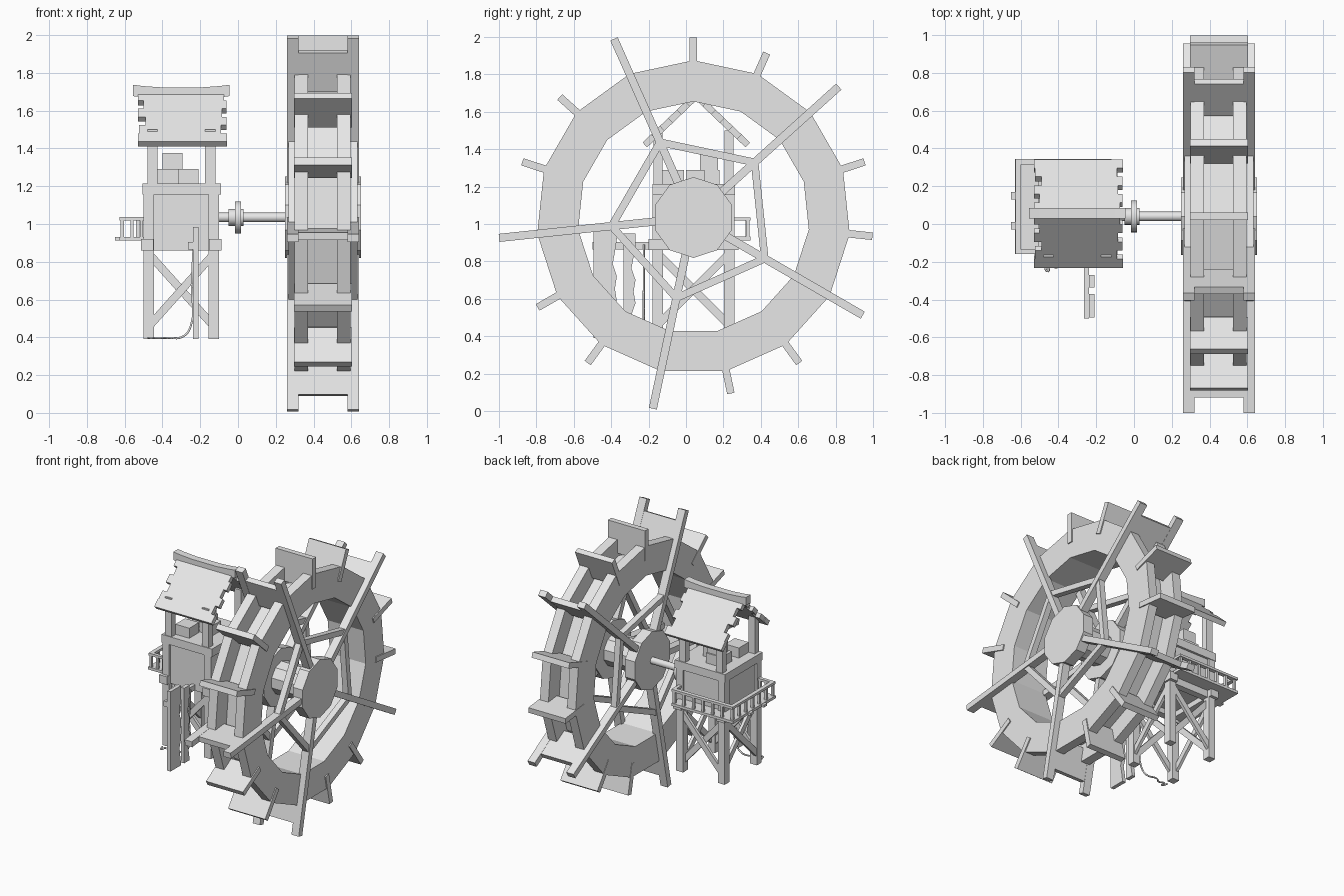
import bpy, bmesh, math
from mathutils import Vector, Matrix

cube = bpy.data.objects.get("Cube")
if cube:
    bpy.data.objects.remove(cube, do_unlink=True)

mat = bpy.data.materials.new("plain grey")
mat.use_nodes = True
mat.diffuse_color = (0.8, 0.8, 0.8, 1)
mat.node_tree.nodes["Principled BSDF"].inputs["Base Color"].default_value = (0.8, 0.8, 0.8, 1)

CY, CZ = 0.04, 1.035      # wheel axis
TX, TY = -0.30, 0.04      # tower centre


def finish(name, bm):
    bmesh.ops.recalc_face_normals(bm, faces=bm.faces)
    me = bpy.data.meshes.new(name)
    bm.to_mesh(me)
    bm.free()
    ob = bpy.data.objects.new(name, me)
    bpy.context.collection.objects.link(ob)
    me.materials.append(mat)
    return ob


def box(name, x, y, z):
    """Box from (low, high) pairs."""
    bm = bmesh.new()
    bmesh.ops.create_cube(bm, size=1)
    for v in bm.verts:
        v.co = [a + (b - a) * (c + 0.5) for (a, b), c in zip((x, y, z), v.co)]
    return finish(name, bm)


def beam(name, p, q, depth, width, axis):
    """Bar from p to q, depth measured along axis."""
    p, q, a = Vector(p), Vector(q), Vector(axis)
    d = (q - p).normalized()
    rot = Matrix((a, d.cross(a), d)).transposed().to_4x4()
    bm = bmesh.new()
    size = Matrix.Diagonal((depth, width, (q - p).length, 1))
    bmesh.ops.create_cube(bm, size=1, matrix=Matrix.Translation((p + q) / 2) @ rot @ size)
    return finish(name, bm)


def lathe(name, profile, n, closed=False):
    """Turn an (x, radius) profile about the wheel axis."""
    bm = bmesh.new()
    loops = []
    for x, r in profile:
        loops.append([bm.verts.new((x, CY + r * math.sin(math.tau * i / n),
                                    CZ + r * math.cos(math.tau * i / n))) for i in range(n)])
    pairs = list(zip(loops, loops[1:]))
    if closed:
        pairs.append((loops[-1], loops[0]))
    else:
        bm.faces.new(loops[0])
        bm.faces.new(loops[-1])
    for a, b in pairs:
        for i in range(n):
            j = (i + 1) % n
            bm.faces.new((a[i], a[j], b[j], b[i]))
    return finish(name, bm)


def extrude(name, outline, offset):
    bm = bmesh.new()
    f = bm.faces.new([bm.verts.new(p) for p in outline])
    res = bmesh.ops.extrude_face_region(bm, geom=[f])
    bmesh.ops.translate(bm, vec=offset, verts=[g for g in res["geom"] if isinstance(g, bmesh.types.BMVert)])
    return finish(name, bm)


def smooth(ob):
    bpy.ops.object.select_all(action="DESELECT")
    ob.select_set(True)
    bpy.context.view_layer.objects.active = ob
    bpy.ops.object.shade_smooth_by_angle(angle=math.radians(35))


def polar(x, r, deg):
    a = math.radians(deg)
    return (x, CY + r * math.sin(a), CZ + r * math.cos(a))


# Wheel rim: two flanges and a sunken drum
lathe("wheel_rim", [(0.30, 0.62), (0.30, 0.84), (0.37, 0.84), (0.37, 0.71),
                    (0.525, 0.71), (0.525, 0.84), (0.595, 0.84), (0.595, 0.62)], 15, True)
# Hub: two discs on a thinner core
lathe("wheel_hub", [(0.25, 0.216), (0.33, 0.216), (0.33, 0.12),
                    (0.57, 0.12), (0.57, 0.216), (0.65, 0.216)], 10)
# Paddles
for k in range(15):
    beam("paddle", polar(0.45, 0.735, 24 * k), polar(0.45, 0.962, 24 * k), 0.306, 0.04, (1, 0, 0))
# Spokes and pentagon braces on both sides
for x in (0.29, 0.61):
    for k in range(5):
        a = 48 + 72 * k
        beam("spoke", polar(x, 0.1, a), polar(x, 1.045, a), 0.06, 0.043, (1, 0, 0))
        beam("spoke_brace", polar(x, 0.44, a), polar(x, 0.44, a + 72), 0.045, 0.04, (1, 0, 0))

# Drive shaft with collar
smooth(lathe("drive_shaft", [(-0.12, 0.025), (0.26, 0.025)], 16))
smooth(lathe("shaft_collar", [(-0.05, 0.045), (-0.015, 0.045), (-0.015, 0.085),
                              (0.016, 0.085), (0.016, 0.045), (0.03, 0.045)], 16))

# Tower legs, roof posts and cross braces
for sx in (-1, 1):
    for sy in (-1, 1):
        x, y = TX + sx * 0.172, TY + sy * 0.19
        box("tower_leg", (x - 0.028, x + 0.028), (y - 0.028, y + 0.028), (0.39, 1.16))
        x, y = TX + sx * 0.153, TY + sy * 0.19
        box("roof_post", (x - 0.027, x + 0.027), (y - 0.024, y + 0.024), (1.2, 1.5))
for s in (-1, 1):
    for t in (-1, 1):
        beam("cross_brace", (TX - 0.17 * t, TY + s * (0.19 + 0.012 * t), 0.46),
             (TX + 0.17 * t, TY + s * (0.19 + 0.012 * t), 0.84), 0.022, 0.042, (0, 1, 0))
        beam("cross_brace", (TX + s * (0.172 + 0.012 * t), TY - 0.19 * t, 0.46),
             (TX + s * (0.172 + 0.012 * t), TY + 0.19 * t, 0.84), 0.022, 0.042, (1, 0, 0))
    # Floor beams
    x = TX + s * 0.18
    box("floor_beam_long", (x - 0.033, x + 0.033), (-0.2, 0.28), (0.86, 0.92))
    y = TY + s * 0.18
    box("floor_beam_cross", (-0.45, -0.13), (y - 0.025, y + 0.025), (0.86, 0.915))

# Machine housing, lid and crates
box("housing", (-0.445, -0.115), (-0.165, 0.245), (0.9, 1.16))
box("housing_side", (-0.485, -0.105), (-0.13, 0.21), (0.9, 1.16))
box("housing_lid", (-0.505, -0.09), (-0.18, 0.262), (1.155, 1.215))
box("crate_front", (-0.43, -0.315), (-0.125, -0.01), (1.215, 1.29))
box("crate_middle", (-0.32, -0.21), (0.0, 0.1), (1.215, 1.29))
box("crate_back", (-0.42, -0.29), (0.06, 0.18), (1.215, 1.29))
box("crate_top", (-0.40, -0.295), (0.075, 0.17), (1.29, 1.375))

# Balcony on two sides with railings
box("balcony_side", (-0.63, -0.47), (-0.16, 0.345), (0.912, 0.932))
box("balcony_back", (-0.48, -0.12), (0.23, 0.345), (0.912, 0.932))
for y in (-0.01, 0.15):
    box("balcony_bracket", (-0.65, -0.47), (y - 0.02, y + 0.02), (0.912, 0.93))
box("side_handrail", (-0.627, -0.597), (-0.16, 0.345), (1.018, 1.036))
box("back_handrail", (-0.61, -0.12), (0.315, 0.345), (1.018, 1.036))
box("handrail_end", (-0.6, -0.49), (-0.16, -0.135), (1.018, 1.036))
box("handrail_end", (-0.145, -0.12), (0.24, 0.33), (1.018, 1.036))
for i in range(7):
    y, x = -0.148 + 0.079 * i, -0.61 + 0.079 * i
    box("side_baluster", (-0.621, -0.603), (y - 0.009, y + 0.009), (0.93, 1.02))
    if i:
        box("back_baluster", (x - 0.009, x + 0.009), (0.321, 0.339), (0.93, 1.02))
for x in (-0.56, -0.51):
    box("end_baluster", (x - 0.008, x + 0.008), (-0.156, -0.14), (0.93, 1.02))

# Roof: overlapping boards of uneven length on both slopes
rows = [(-0.53, -0.075), (-0.5, -0.06), (-0.53, -0.085), (-0.49, -0.06), (-0.525, -0.09), (-0.53, -0.057)]
slope = Vector((0, 0.275, -0.262))
for s in (-1, 1):
    step = Vector((0, s * slope.y, slope.z)) / len(rows)
    top = Vector((0, 0.055, 1.685))
    for i, (x0, x1) in enumerate(rows):
        mid = Vector(((x0 + x1) / 2, 0, 0))
        beam("roof_board", top + step * i + mid, top + step * (i + 1) + mid, x1 - x0, 0.035, (1, 0, 0))
# Sagging ridge beam
upper = [(-0.555, 1.737), (-0.5, 1.73), (-0.4, 1.723), (-0.2, 1.723), (-0.1, 1.73), (-0.045, 1.737)]
extrude("ridge_beam", [(x, 0.03, z) for x, z in upper]
        + [(x, 0.03, z - 0.06) for x, z in reversed(upper)], (0, 0.055, 0))

# Hanging boards on an outrigger
box("outrigger", (-0.265, -0.238), (-0.5, -0.1), (0.865, 0.905))
for name, y0, y1, top in (("hanging_board_wide", -0.495, -0.37, 0.985), ("hanging_board_narrow", -0.335, -0.27, 0.95)):
    edge = [(y1 - 0.022 * (i % 4 == 2) - 0.01 * (i % 3 == 1), 0.39 + (top - 0.39) * i / 9) for i in range(10)]
    extrude(name, [(-0.238, y0, top), (-0.238, y0, 0.39)] + [(-0.238, y, z) for y, z in edge], (0.028, 0, 0))

# Rope trailing to the ground
curve = bpy.data.curves.new("rope", "CURVE")
curve.dimensions = "3D"
curve.bevel_depth = 0.006
curve.bevel_resolution = 1
curve.resolution_u = 5
curve.use_fill_caps = True
path = [(-0.235, -0.225, 0.89), (-0.245, -0.225, 0.68), (-0.25, -0.225, 0.46), (-0.29, -0.22, 0.405),
        (-0.375, -0.205, 0.397), (-0.41, -0.23, 0.397), (-0.45, -0.22, 0.397), (-0.455, -0.25, 0.397), (-0.475, -0.215, 0.397)]
sp = curve.splines.new("BEZIER")
sp.bezier_points.add(len(path) - 1)
for b, p in zip(sp.bezier_points, path):
    b.co = p
    b.handle_left_type = b.handle_right_type = "AUTO"
rope = bpy.data.objects.new("rope", curve)
bpy.context.collection.objects.link(rope)
curve.materials.append(mat)
